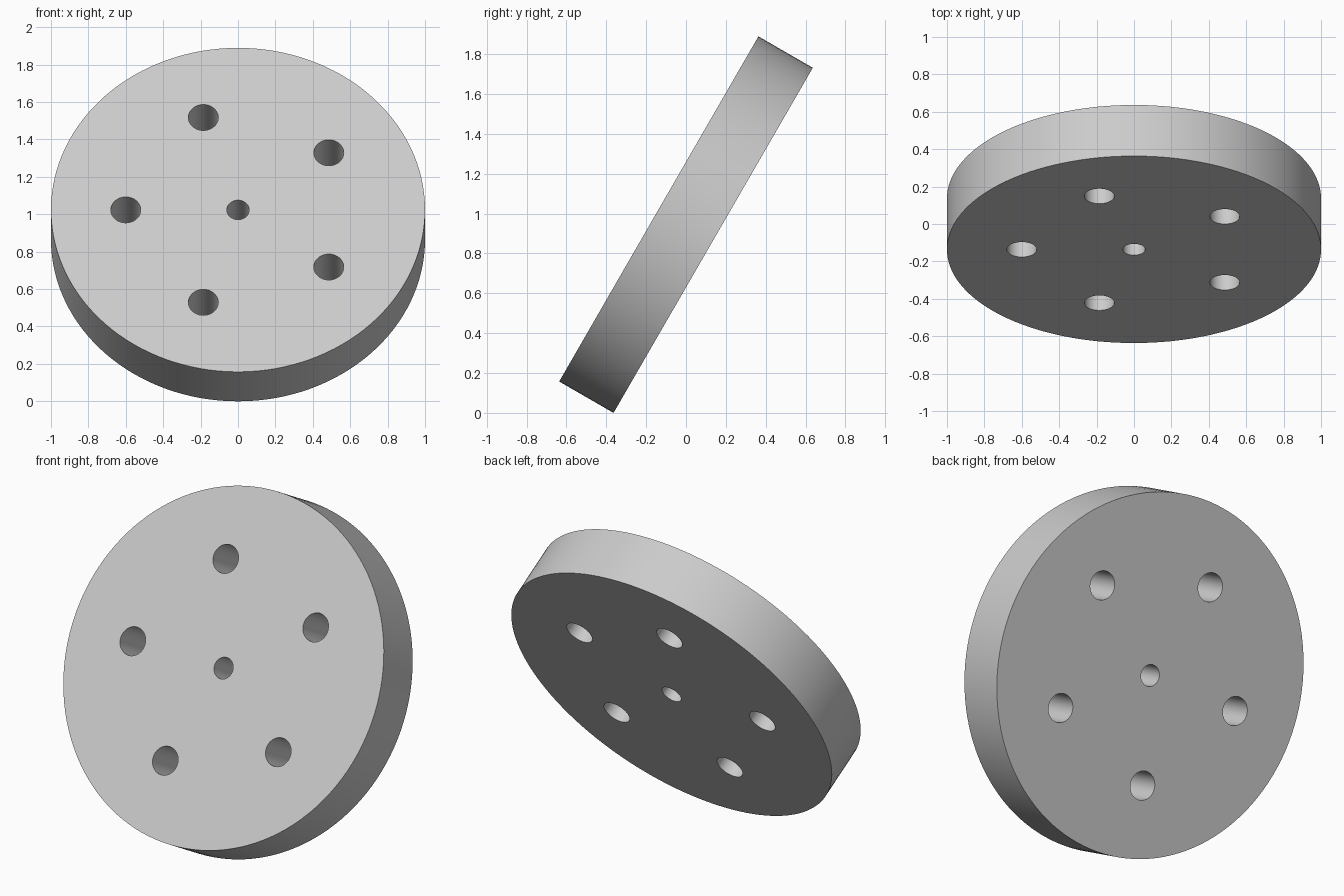
import bpy
from math import cos, sin, radians, tau

if "Cube" in bpy.data.objects:
    bpy.data.objects.remove(bpy.data.objects["Cube"])

THICK = 0.315
TILT = radians(60)
HEIGHT = (2 * sin(TILT) + THICK * cos(TILT)) / 2

grey = bpy.data.materials.new("light_grey")
grey.use_nodes = True
colour = (0.6, 0.6, 0.6, 1)
grey.diffuse_color = colour
grey.node_tree.nodes["Principled BSDF"].inputs["Base Color"].default_value = colour


def cylinder(name, radius, depth, sides, x=0, y=0):
    bpy.ops.mesh.primitive_cylinder_add(vertices=sides, radius=radius, depth=depth,
                                        location=(x, y, 0))
    obj = bpy.context.object
    obj.name = name
    obj.data.materials.append(grey)
    return obj


# Disc body
disc = cylinder("disc", 1, THICK, 128)

# Centre bore and ring of five bolt holes, all cut right through
cutters = [cylinder("centre_bore_cutter", 0.06, 1, 48)]
for i in range(5):
    a = tau * (i + 0.5) / 5
    cutters.append(cylinder("bolt_hole_cutter", 0.08, 1, 48, 0.6 * cos(a), 0.6 * sin(a)))

bpy.context.view_layer.objects.active = disc
for cutter in cutters:
    cut = disc.modifiers.new("hole", 'BOOLEAN')
    cut.operation = 'DIFFERENCE'
    cut.solver = 'EXACT'
    cut.object = cutter
    bpy.ops.object.modifier_apply(modifier=cut.name)
    bpy.data.objects.remove(cutter)

# Smooth rim and bores with crisp edges
bpy.ops.object.select_all(action='DESELECT')
disc.select_set(True)
bpy.ops.object.shade_smooth_by_angle(angle=radians(30))

# Lean the disc back, resting on its lower edge
disc.rotation_euler.x = TILT
disc.location.z = HEIGHT
